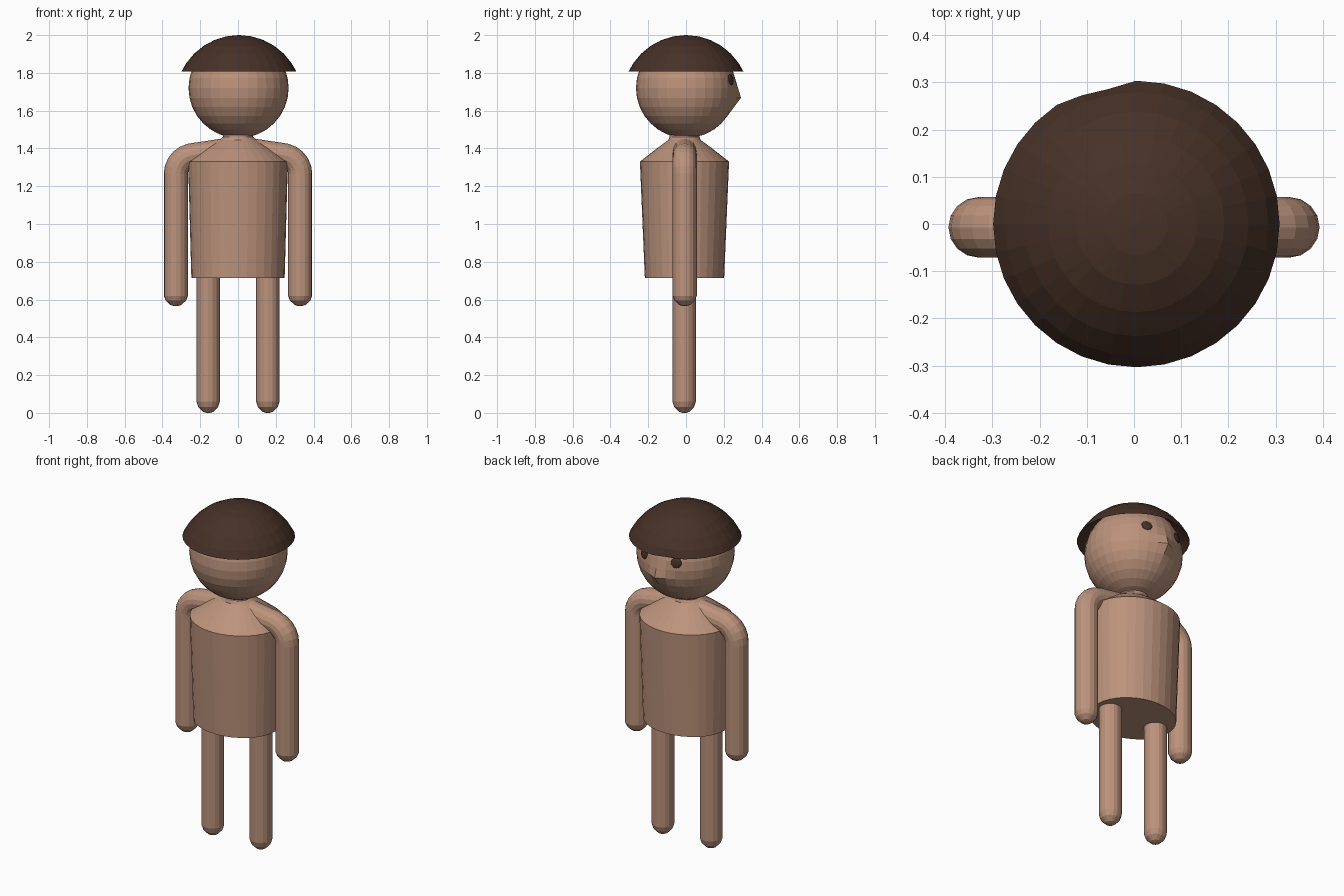
import bpy, bmesh, math
from mathutils import Vector

if "Cube" in bpy.data.objects:
    bpy.data.objects.remove(bpy.data.objects["Cube"])


def material(name, rgb):
    m = bpy.data.materials.new(name)
    m.diffuse_color = (*rgb, 1)
    m.use_nodes = True
    m.node_tree.nodes["Principled BSDF"].inputs["Base Color"].default_value = m.diffuse_color
    return m


SKIN = material("skin tan", (0.50, 0.29, 0.20))
HAIR = material("dark brown", (0.062, 0.031, 0.020))


def finish(name, bm, mat):
    bmesh.ops.recalc_face_normals(bm, faces=bm.faces)
    me = bpy.data.meshes.new(name)
    bm.to_mesh(me)
    bm.free()
    me.materials.append(mat)
    ob = bpy.data.objects.new(name, me)
    bpy.context.collection.objects.link(ob)
    return ob


def skin_rings(name, rings, mat, cap_start=True, cap_end=True):
    """Bridge a list of point rings into one surface."""
    bm = bmesh.new()
    loops = [[bm.verts.new(p) for p in ring] for ring in rings]
    n = len(loops[0])
    for a, b in zip(loops, loops[1:]):
        for i in range(n):
            j = (i + 1) % n
            bm.faces.new((a[i], a[j], b[j], b[i]))
    if cap_start:
        bm.faces.new(loops[0][::-1])
    if cap_end:
        bm.faces.new(loops[-1])
    return finish(name, bm, mat)


def lathe(profile, n, cy=0.0):
    """Elliptical rings from (rx, ry, z) rows."""
    return [[(rx * math.cos(2 * math.pi * i / n),
              cy + ry * math.sin(2 * math.pi * i / n), z) for i in range(n)]
            for rx, ry, z in profile]


def limb(name, path, y, n=16):
    """Tube through (x, z, radius) rows lying in an xz plane."""
    side = Vector((0, 1, 0))
    pts = [Vector((x, y, z)) for x, z, r in path]
    rings = []
    for k, p in enumerate(pts):
        t = (pts[min(k + 1, len(pts) - 1)] - pts[max(k - 1, 0)]).normalized()
        u = t.cross(side)
        r = path[k][2]
        rings.append([p + r * (math.cos(2 * math.pi * i / n) * side
                               + math.sin(2 * math.pi * i / n) * u) for i in range(n)])
    return skin_rings(name, rings, SKIN)


# Torso with sloping shoulders and neck
skin_rings("torso", lathe([(0.247, 0.21, 0.715), (0.264, 0.236, 1.33),
                           (0.165, 0.14, 1.405), (0.10, 0.085, 1.445),
                           (0.08, 0.08, 1.46), (0.08, 0.08, 1.52)], 32, -0.008), SKIN)

# Arms: slope out from the neck, bend, hang down to a rounded tip
R = 0.064
bend = [(0.225 + 0.104 * math.sin(a), 1.266 + 0.10 * math.cos(a), R)
        for a in [math.radians(d) for d in (15, 30, 45, 60, 75, 90)]]
arm = ([(0.04, 1.395, R), (0.14, 1.379, R)] + bend
       + [(0.329, 0.62, R), (0.329, 0.595, 0.054), (0.329, 0.572, 0.03),
          (0.329, 0.566, 0.012)])
# Legs: straight with a rounded tip
leg = [(0.158, 0.76, 0.062), (0.158, 0.06, 0.062), (0.158, 0.03, 0.052),
       (0.158, 0.006, 0.028), (0.158, 0.0, 0.010)]
for s, tag in ((-1, "left"), (1, "right")):
    limb(tag + "_arm", [(s * x, z, r) for x, z, r in arm], -0.007)
    limb(tag + "_leg", [(s * x, z, r) for x, z, r in leg], -0.010)

# Head, with the nose pulled out of the sphere
bm = bmesh.new()
bmesh.ops.create_uvsphere(bm, u_segments=32, v_segments=16, radius=0.265)
tip = Vector((0, 0.26, -0.05))
for v in bm.verts:
    v.co.y += 0.032 * max(0, 1 - (v.co - tip).length / 0.075)
    v.co += Vector((0.003, 0, 1.72))
finish("head", bm, SKIN)

# Eyes: small flattened balls on the face
for s, tag in ((-1, "left"), (1, "right")):
    bm = bmesh.new()
    bmesh.ops.create_uvsphere(bm, u_segments=12, v_segments=8, radius=0.03)
    out = Vector((s * 0.105, 0.237, 0.045))
    q = out.to_track_quat('Z', 'Y')
    for v in bm.verts:
        v.co.z *= 0.3
        v.co = q @ v.co + out + Vector((0.003, 0, 1.72))
    finish(tag + "_eye", bm, HAIR)

# Hair: open bowl-shaped cap, slightly flattened on one side of the front
RC = 0.336
angles = [64.5, 56.25, 45, 33.75, 22.5, 11.25, 0.5]
rings = lathe([(RC * math.sin(math.radians(a)), RC * math.sin(math.radians(a)),
                1.664 + RC * math.cos(math.radians(a))) for a in angles], 32)
rings = [[(x + 0.005, min(y, 0.30 + 0.24 * x) if -0.16 < x < 0 else y, z)
          for x, y, z in ring] for ring in rings]
skin_rings("hair_cap", rings, HAIR, cap_start=False)
